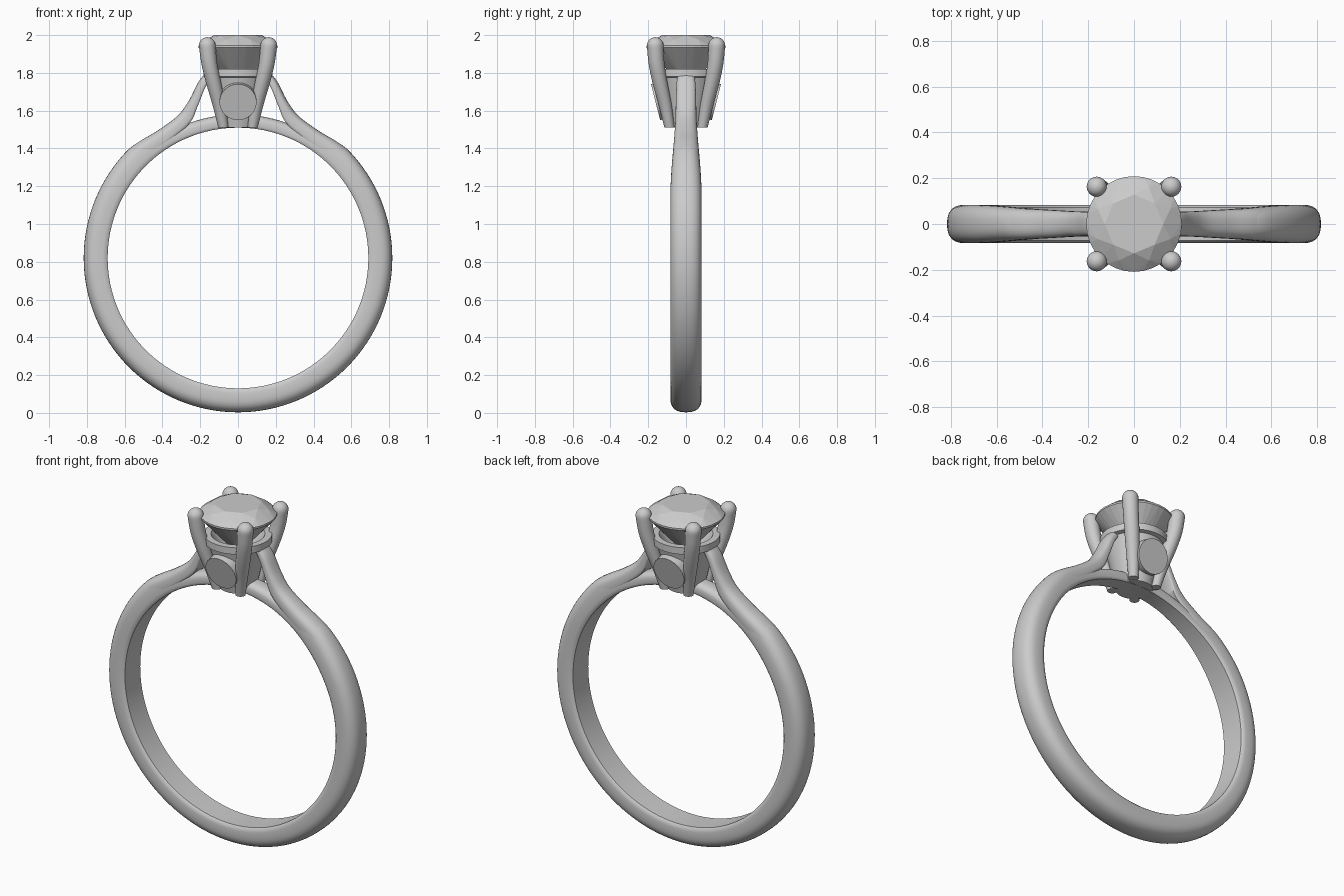
import bpy, bmesh, math
from mathutils import Vector

if "Cube" in bpy.data.objects:
    bpy.data.objects.remove(bpy.data.objects["Cube"])

metal = bpy.data.materials.new("light grey metal")
metal.diffuse_color = (0.6, 0.6, 0.6, 1)
metal.use_nodes = True
metal.node_tree.nodes["Principled BSDF"].inputs["Base Color"].default_value = metal.diffuse_color
stone = bpy.data.materials.new("light grey stone")
stone.diffuse_color = (0.6, 0.6, 0.6, 1)
stone.use_nodes = True
stone.node_tree.nodes["Principled BSDF"].inputs["Base Color"].default_value = stone.diffuse_color


def finish(name, bm, mat, smooth=40):
    bmesh.ops.recalc_face_normals(bm, faces=bm.faces[:])
    me = bpy.data.meshes.new(name)
    bm.to_mesh(me)
    bm.free()
    me.materials.append(mat)
    ob = bpy.data.objects.new(name, me)
    bpy.context.collection.objects.link(ob)
    if smooth:
        bpy.ops.object.select_all(action='DESELECT')
        ob.select_set(True)
        bpy.context.view_layer.objects.active = ob
        bpy.ops.object.shade_smooth_by_angle(angle=math.radians(smooth))
    return ob


def loft(name, rings, closed=False):
    """Skin a row of equal point rings; closed joins last to first, else caps."""
    bm = bmesh.new()
    loops = [[bm.verts.new(p) for p in r] for r in rings]
    n = len(loops[0])
    pairs = list(zip(loops, loops[1:])) + ([(loops[-1], loops[0])] if closed else [])
    for a, b in pairs:
        for i in range(n):
            j = (i + 1) % n
            bm.faces.new((a[i], a[j], b[j], b[i]))
    if not closed:
        bm.faces.new(loops[0])
        bm.faces.new(loops[-1])
    return finish(name, bm, metal)


def circle(x, y, z, r, n=24):
    return [(x + r * math.cos(2 * math.pi * i / n), y + r * math.sin(2 * math.pi * i / n), z)
            for i in range(n)]


def ease(v, lo, hi):
    t = max(0, min(1, (v - lo) / (hi - lo)))
    return t * t * (3 - 2 * t)


# D-shaped section: rounded outside, nearly flat inside (side, thickness)
D = []
for i in range(19):
    a = math.pi * i / 18
    c, s = math.cos(a), abs(math.sin(a))
    D.append((math.copysign(abs(c) ** 0.8, c), 0.4 + 0.6 * s ** 0.8))
D += [(-1, 0.2), (-0.96, 0.07), (-0.86, 0), (0.86, 0), (0.96, 0.07), (1, 0.2)]


def section(inner, outer, hw):
    (x0, z0), (x1, z1) = inner, outer
    return [(x0 + (x1 - x0) * t, s * hw, z0 + (z1 - z0) * t) for s, t in D]


# Band: thins and narrows towards the head
CZ, RI = 0.82, 0.69
rings = []
for i in range(128):
    a = 2 * math.pi * i / 128
    off = math.degrees(min(a, 2 * math.pi - a))      # angle from the top
    ro = 0.76 + 0.057 * ease(off, 24, 46)
    hw = 0.054 + 0.029 * ease(off, 15, 66)
    sx, cz = math.sin(a), math.cos(a)
    rings.append(section((RI * sx, CZ + RI * cz), (ro * sx, CZ + ro * cz), hw))
loft("band", rings, closed=True)

# Shoulders: inner x, z, outer x, z, half width
S = [(0.66, 1.15, 0.702, 1.215, 0.076), (0.50, 1.33, 0.575, 1.395, 0.070),
     (0.36, 1.44, 0.42, 1.498, 0.062), (0.255, 1.535, 0.32, 1.573, 0.056),
     (0.215, 1.62, 0.262, 1.65, 0.054), (0.175, 1.72, 0.215, 1.742, 0.051),
     (0.145, 1.765, 0.185, 1.785, 0.047)]


def spline(pts, steps=8):
    out = []
    for i in range(len(pts) - 1):
        p = [pts[max(0, min(len(pts) - 1, i + k))] for k in (-1, 0, 1, 2)]
        for j in range(steps):
            t = j / steps
            out.append([0.5 * (2 * b + (c - a) * t + (2 * a - 5 * b + 4 * c - d) * t * t
                               + (3 * b - a - 3 * c + d) * t ** 3) for a, b, c, d in zip(*p)])
    return out + [list(pts[-1])]


for side, sx in (("left", -1), ("right", 1)):
    loft(side + "_shoulder",
         [section((sx * a, b), (sx * c, d), w) for a, b, c, d, w in spline(S)])

# Setting cup: tapered wall, flange and a hollow seat under the stone
cup = [(0.10, 1.51), (0.16, 1.775), (0.183, 1.78), (0.183, 1.82), (0.145, 1.82), (0.07, 1.70)]
loft("setting_cup", [circle(0, 0, z, r, 48) for r, z in cup])

# Four prongs with round tips
tip_r, tip_z = 0.044, 1.945
for sx in (-1, 1):
    for sy in (-1, 1):
        path = [(0.078, 0.088, 1.512, 0.027), (0.098, 0.108, 1.62, 0.034),
                (0.13, 0.138, 1.75, 0.040), (0.152, 0.156, 1.85, 0.042),
                (0.163, 0.163, tip_z, tip_r)]
        rr = [circle(sx * x, sy * y, z, r) for x, y, z, r in spline(path, 4)]
        for k in range(1, 8):
            a = math.pi / 2 * k / 7.3
            rr.append(circle(sx * 0.163, sy * 0.163, tip_z + tip_r * math.sin(a),
                             tip_r * math.cos(a)))
        loft(("front" if sy < 0 else "back") + ("_left" if sx < 0 else "_right") + "_prong", rr)

# Round side discs, tilted with the cup wall
for name, sy in (("front_disc", -1), ("back_disc", 1)):
    bm = bmesh.new()
    bmesh.ops.create_cone(bm, cap_ends=True, segments=48, radius1=0.098, radius2=0.098, depth=0.08)
    normal = Vector((0, sy * 0.97, -0.245)).normalized()
    mat = normal.to_track_quat('Z', 'Y').to_matrix().to_4x4()
    mat.translation = Vector((0, sy * 0.161, 1.645)) - normal * 0.04
    bmesh.ops.transform(bm, matrix=mat, verts=bm.verts[:])
    finish(name, bm, metal)

# Round brilliant stone: hull of table, star, girdle and pavilion points
bm = bmesh.new()
for r, z, n, turn in ((0.128, 2.0, 8, 0), (0.172, 1.976, 8, 0.5), (0.209, 1.944, 32, 0),
                      (0.209, 1.934, 32, 0), (0.075, 1.782, 8, 0.5), (0.004, 1.715, 8, 0)):
    for k in range(n):
        a = 2 * math.pi * (k + turn) / n
        bm.verts.new((r * math.cos(a), r * math.sin(a), z))
res = bmesh.ops.convex_hull(bm, input=bm.verts[:])
bmesh.ops.dissolve_limit(bm, angle_limit=math.radians(1), verts=bm.verts[:], edges=bm.edges[:])
finish("stone", bm, stone, smooth=0)
